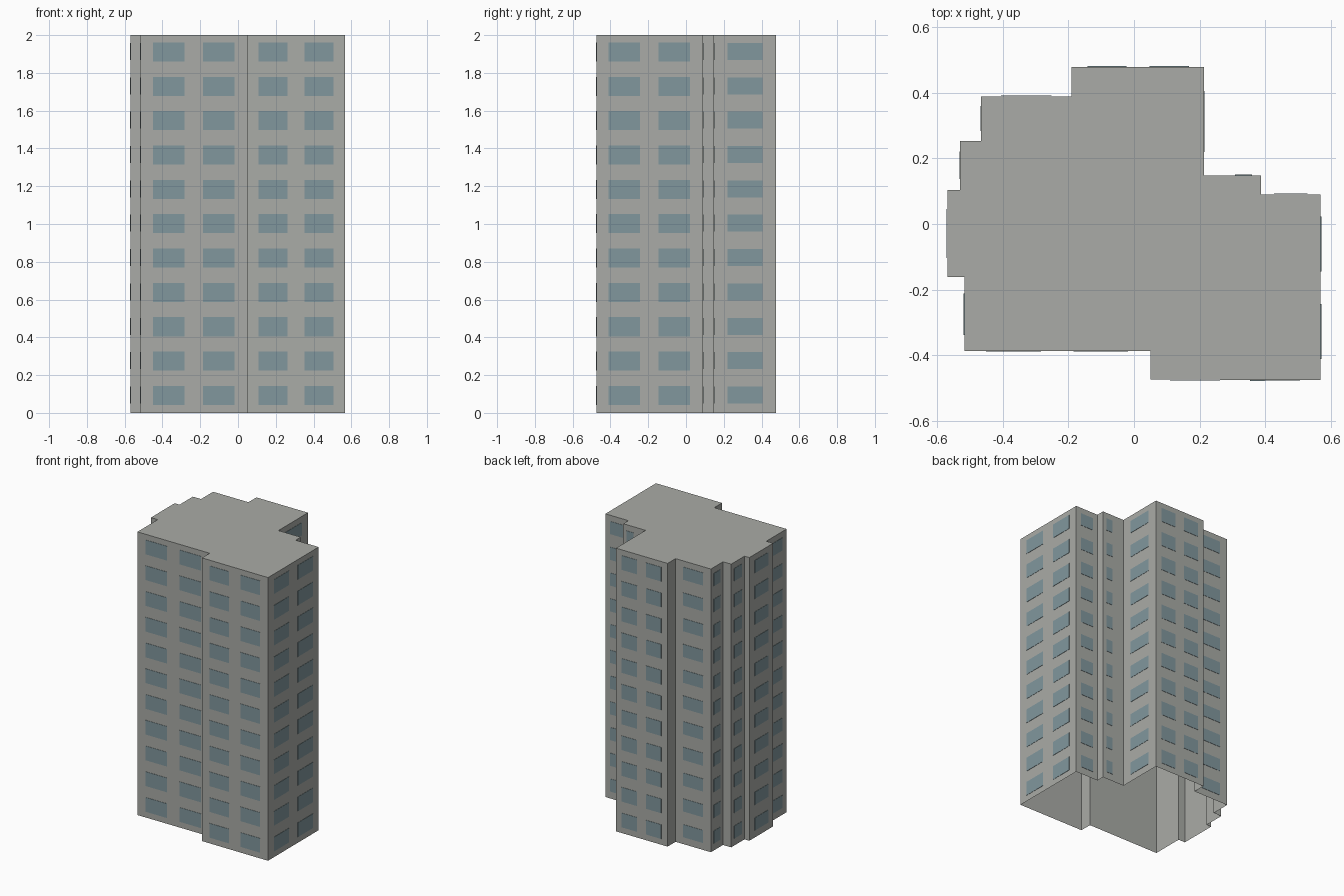
import bpy
import bmesh
from mathutils import Vector

HEIGHT = 2.0
FLOORS = 11
PITCH = HEIGHT / FLOORS

if "Cube" in bpy.data.objects:
    bpy.data.objects.remove(bpy.data.objects["Cube"], do_unlink=True)


def make_material(name, rgb):
    mat = bpy.data.materials.new(name)
    mat.use_nodes = True
    mat.diffuse_color = (*rgb, 1)
    mat.node_tree.nodes["Principled BSDF"].inputs["Base Color"].default_value = (*rgb, 1)
    return mat


def make_object(name, bm, mat):
    mesh = bpy.data.meshes.new(name)
    bm.to_mesh(mesh)
    bm.free()
    mesh.materials.append(mat)
    obj = bpy.data.objects.new(name, mesh)
    bpy.context.collection.objects.link(obj)
    return obj


concrete = make_material("warm grey concrete", (0.40, 0.41, 0.385))
glass = make_material("blue grey glass", (0.22, 0.31, 0.34))

# Window layouts: start and end as fractions of the wall length
NONE = []
ONE = [(0.22, 0.78)]
TWO = [(0.115, 0.41), (0.585, 0.88)]
OFFSET = [(0.16, 0.46)]

# Stepped footprint, counter-clockwise: corner and windows of the wall after it
footprint = [
    (0.567, -0.475, TWO), (0.567, 0.09, ONE),
    (0.387, 0.09, NONE), (0.387, 0.147, OFFSET),
    (0.213, 0.147, ONE), (0.213, 0.477, TWO),
    (-0.19, 0.477, NONE), (-0.19, 0.388, ONE),
    (-0.466, 0.388, ONE), (-0.466, 0.253, NONE),
    (-0.53, 0.253, ONE), (-0.53, 0.104, NONE),
    (-0.568, 0.104, ONE), (-0.568, -0.161, NONE),
    (-0.515, -0.161, ONE), (-0.515, -0.387, TWO),
    (0.05, -0.387, NONE), (0.05, -0.473, TWO),
]
corners = [Vector((x, y, 0)) for x, y, _ in footprint]
up = Vector((0, 0, 1))

# Tower shell: walls and flat roof, open underneath
bm = bmesh.new()
low = [bm.verts.new(c) for c in corners]
high = [bm.verts.new(c + up * HEIGHT) for c in corners]
for i in range(len(low)):
    j = (i + 1) % len(low)
    bm.faces.new((low[i], low[j], high[j], high[i]))
bm.faces.new(high)
make_object("tower_shell", bm, concrete)


def add_plate(bm, start, along, normal, width, z0, z1):
    """Thin window plate standing just clear of its wall."""
    rings = []
    for depth in (0.001, 0.003):
        base = start + normal * depth
        rings.append([bm.verts.new(base + along * a + up * z)
                      for a, z in ((0, z0), (width, z0), (width, z1), (0, z1))])
    back, front = rings
    bm.faces.new(front)
    bm.faces.new(back[::-1])
    for i in range(4):
        j = (i + 1) % 4
        bm.faces.new((back[i], back[j], front[j], front[i]))


# Windows: one object per glazed wall, repeated on every floor
for i, (_, _, layout) in enumerate(footprint):
    if not layout:
        continue
    start, end = corners[i], corners[(i + 1) % len(corners)]
    length = (end - start).length
    along = (end - start).normalized()
    normal = along.cross(up)
    sill, head = (0.042, 0.143) if layout is TWO else (0.05, 0.14)
    bm = bmesh.new()
    for floor in range(FLOORS):
        z = floor * PITCH
        for a, b in layout:
            add_plate(bm, start + along * a * length, along, normal,
                      (b - a) * length, z + sill, z + head)
    make_object(f"windows_wall_{i + 1}", bm, glass)
